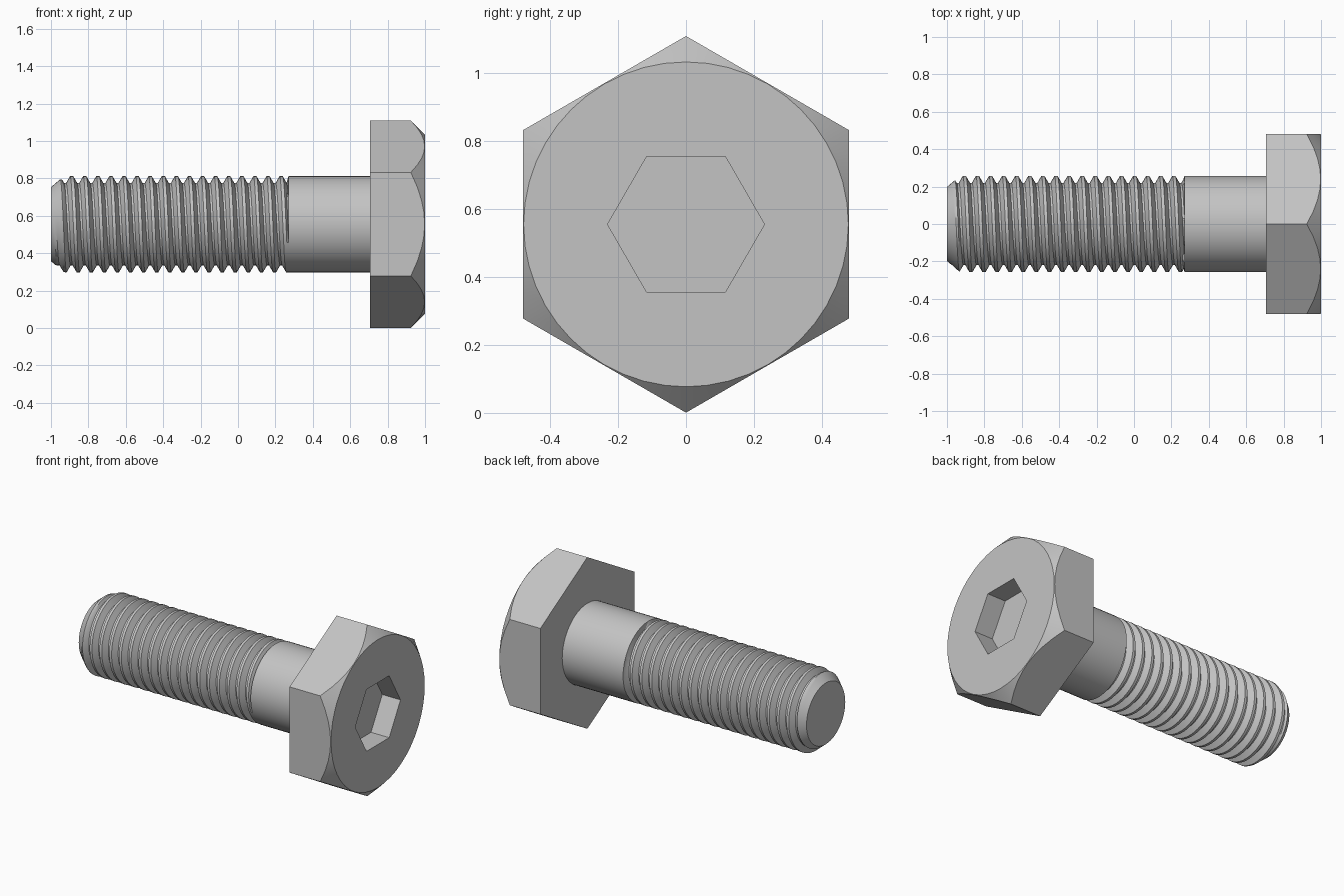
import bpy
import bmesh
from math import cos, sin, pi, radians

cube = bpy.data.objects.get("Cube")
if cube:
    bpy.data.objects.remove(cube)

AXIS_Z = 0.555          # height of the bolt's axis
SIDES = 48              # steps around the axis
SHAFT_R, ROOT_R, TIP_R = 0.257, 0.22, 0.198
THREAD_END, HEAD_BACK, HEAD_FRONT = 0.27, 0.705, 1.0
PITCH = 0.07

steel = bpy.data.materials.new("steel grey")
steel.use_nodes = True
colour = (0.55, 0.55, 0.55, 1)
steel.diffuse_color = colour
steel.node_tree.nodes["Principled BSDF"].inputs["Base Color"].default_value = colour


def polar(x, radius, angle):
    """Point around the bolt axis; angle 0 is straight up."""
    return (x, -radius * sin(angle), AXIS_Z + radius * cos(angle))


def hex_radius(angle, apothem, phase=0.0):
    """Distance from the axis to a hexagon with a corner at phase."""
    return apothem / cos((angle - phase) % radians(60) - radians(30))


def skin(name, rows, caps):
    """Join rows of points into a surface around the axis."""
    bm = bmesh.new()
    grid = [[bm.verts.new(p) for p in row] for row in rows]
    for low, high in zip(grid, grid[1:]):
        for i in range(SIDES):
            bm.faces.new((low[i], low[i + 1], high[i + 1], high[i]))
    bmesh.ops.remove_doubles(bm, verts=bm.verts, dist=0.0002)
    # close the chosen open ends with flat faces
    for cap_x in caps:
        edges = [e for e in bm.edges if e.is_boundary
                 and all(abs(v.co.x - cap_x) < 0.001 for v in e.verts)]
        bmesh.ops.holes_fill(bm, edges=edges, sides=0)
    bmesh.ops.recalc_face_normals(bm, faces=bm.faces)
    mesh = bpy.data.meshes.new(name)
    bm.to_mesh(mesh)
    bm.free()
    mesh.materials.append(steel)
    obj = bpy.data.objects.new(name, mesh)
    bpy.context.collection.objects.link(obj)
    bpy.ops.object.select_all(action='DESELECT')
    obj.select_set(True)
    bpy.context.view_layer.objects.active = obj
    bpy.ops.object.shade_smooth_by_angle(angle=radians(30))
    return obj


angles = [2 * pi * i / SIDES for i in range(SIDES + 1)]

# Hexagonal head with a conical chamfer and a hexagonal socket
FACE_R, APOTHEM, SOCKET, DEPTH = 0.478, 0.48, 0.2, 0.13
outer = [hex_radius(a, APOTHEM) for a in angles]
inner = [hex_radius(a, SOCKET, radians(30)) for a in angles]
head_rows = [
    [polar(HEAD_BACK, r, a) for r, a in zip(outer, angles)],
    [polar(HEAD_FRONT - (r - FACE_R), r, a) for r, a in zip(outer, angles)],
    [polar(HEAD_FRONT, FACE_R, a) for a in angles],
    [polar(HEAD_FRONT, r, a) for r, a in zip(inner, angles)],
    [polar(HEAD_FRONT - DEPTH, r, a) for r, a in zip(inner, angles)],
]
skin("hex_head", head_rows, (HEAD_BACK, HEAD_FRONT - DEPTH))

# Plain shank between the thread and the head
skin("plain_shank", [[polar(x, SHAFT_R, a) for a in angles]
                     for x in (THREAD_END, HEAD_BACK)], ())

# Right-handed helical thread: (fraction of the pitch, radius)
MID_R = (SHAFT_R + ROOT_R) / 2
tooth = [(0, ROOT_R), (0.16, ROOT_R), (0.31, MID_R), (0.46, SHAFT_R),
         (0.58, SHAFT_R), (0.7, SHAFT_R), (0.85, MID_R)]
turns = int((THREAD_END + 1) / PITCH) + 3
thread_rows = []
for turn in range(-2, turns):
    for part, radius in tooth:
        row = []
        for a in angles:
            x = -1 + (turn + part + a / (2 * pi)) * PITCH
            x = max(-1, min(THREAD_END, x))
            r = SHAFT_R if x == THREAD_END else radius
            r = min(r, TIP_R + (x + 1) * 0.85)   # chamfered tip
            row.append(polar(x, r, a))
        thread_rows.append(row)
skin("threaded_shaft", thread_rows, (-1,))
